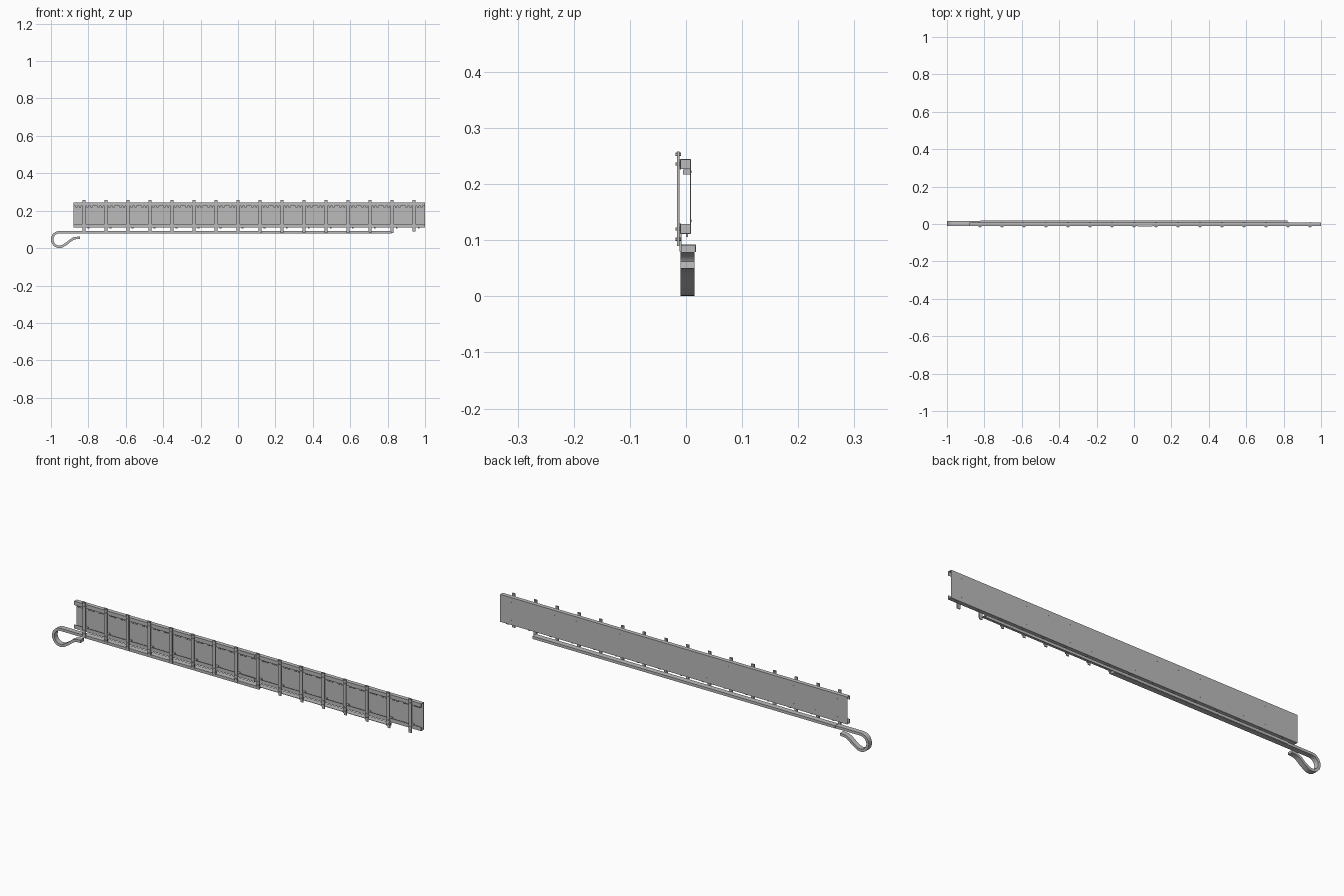
import bpy, bmesh, math
from mathutils import Vector

cube = bpy.data.objects.get("Cube")
if cube:
    bpy.data.objects.remove(cube, do_unlink=True)

grey = bpy.data.materials.new("steel grey")
grey.use_nodes = True
COLOR = (0.5, 0.5, 0.5, 1)
grey.diffuse_color = COLOR
grey.node_tree.nodes["Principled BSDF"].inputs["Base Color"].default_value = COLOR


def finish(name, bm):
    bmesh.ops.recalc_face_normals(bm, faces=bm.faces)
    me = bpy.data.meshes.new(name)
    bm.to_mesh(me)
    bm.free()
    me.materials.append(grey)
    ob = bpy.data.objects.new(name, me)
    bpy.context.collection.objects.link(ob)
    return ob


def add_box(bm, x, y, z):
    # each argument is a (low, high) range
    verts = bmesh.ops.create_cube(bm, size=1)["verts"]
    for v in verts:
        v.co = [lo + (c + 0.5) * (hi - lo) for c, (lo, hi) in zip(v.co, (x, y, z))]


def add_pin(bm, x, y, z, r):
    # short six-sided pin lying along y
    verts = bmesh.ops.create_cone(bm, cap_ends=True, segments=6, radius1=r,
                                  radius2=r, depth=y[1] - y[0])["verts"]
    for v in verts:
        a, b, c = v.co
        v.co = (x + a, (y[0] + y[1]) / 2 + c, z + b)


def ribbon(path, thick):
    # closed outline of an open 2D path, thickened to both sides
    pts = [Vector(p) for p in path]
    left, right = [], []
    for i, p in enumerate(pts):
        d0 = (p - pts[i - 1]).normalized() if i else None
        d1 = (pts[i + 1] - p).normalized() if i + 1 < len(pts) else None
        d0, d1 = d0 or d1, d1 or d0
        n0, n1 = Vector((-d0.y, d0.x)), Vector((-d1.y, d1.x))
        m = (n0 + n1).normalized()
        m *= thick / 2 / m.dot(n0)
        left.append(p + m)
        right.append(p - m)
    return left, right


def sweep(name, path, thick, place, lo, hi):
    # thickened path extruded between lo and hi
    left, right = ribbon(path, thick)
    bm = bmesh.new()
    rows = [[bm.verts.new(place(p, e)) for p in side]
            for side, e in ((left, lo), (left, hi), (right, hi), (right, lo))]
    for k in range(4):
        a, b = rows[k], rows[(k + 1) % 4]
        for i in range(len(path) - 1):
            bm.faces.new((a[i], a[i + 1], b[i + 1], b[i]))
    for i in (0, -1):
        bm.faces.new([r[i] for r in rows])
    return finish(name, bm)


posts = [-0.824 + 0.1177 * i for i in range(16)]

# Long C-shaped panel with returned lips
section = [(-0.010, 0.226), (-0.010, 0.244), (0.008, 0.244),
           (0.008, 0.112), (-0.010, 0.112), (-0.010, 0.130)]
sweep("channel_panel", section, 0.002, lambda p, x: (x, p.x, p.y), -0.88, 1.0)

# Upright straps with end pins
bm = bmesh.new()
for x in posts:
    add_box(bm, (x - 0.008, x + 0.008), (-0.016, -0.0115), (0.09, 0.258))
    for z in (0.102, 0.120, 0.236, 0.253):
        add_pin(bm, x, (-0.019, -0.009), z, 0.003)
finish("upright_straps", bm)

# Blocks inside the channels behind each strap
bm = bmesh.new()
for x in posts:
    for z in (0.113, 0.227):
        add_box(bm, (x - 0.010, x + 0.010), (-0.009, 0.007), (z, z + 0.016))
finish("strap_blocks", bm)

# Small lugs under the upper lip and below the lower flange
bm = bmesh.new()
for x in posts:
    for dx in (-0.040, -0.020, 0.020, 0.040):
        add_box(bm, (x + dx - 0.005, x + dx + 0.005), (-0.005, 0.007), (0.217, 0.226))
    add_box(bm, (x + 0.02, x + 0.03), (0, 0.004), (0.106, 0.112))
finish("channel_lugs", bm)

# Rivets on the back of the panel
bm = bmesh.new()
for x in posts:
    for z in (0.135, 0.222):
        add_pin(bm, x, (0.008, 0.0098), z, 0.002)
finish("back_rivets", bm)

# Splice plates at the middle joint
bm = bmesh.new()
for z in (0.114, 0.228):
    add_box(bm, (0.02, 0.10), (-0.0135, -0.0105), (z, z + 0.016))
finish("splice_plates", bm)

# Flat bar curling into a loop at the right end
loop = [(0.118, 0.085), (-0.955, 0.085)]
for k in range(1, 13):
    a = math.radians(90 + k * 17.5)
    loop.append((-0.955 + 0.039 * math.cos(a), 0.046 + 0.039 * math.sin(a)))
loop += [(-0.915, 0.025), (-0.893, 0.043), (-0.875, 0.053), (-0.845, 0.056)]
bar = sweep("looped_bar", loop, 0.013, lambda p, y: (p.x, y, p.y), -0.01, 0.015)
bpy.ops.object.select_all(action="DESELECT")
bar.select_set(True)
bpy.context.view_layer.objects.active = bar
bpy.ops.object.shade_smooth_by_angle(angle=math.radians(30))

# Angle rail carrying the bar
angle = [(-0.009, 0.0915), (0.017, 0.0915), (0.017, 0.079)]
sweep("angle_rail", angle, 0.002, lambda p, x: (x, p.x, p.y), -0.82, 0.82)

# Hangers tying the rail to the straps
bm = bmesh.new()
for x in posts[:15]:
    add_box(bm, (x - 0.007, x + 0.007), (-0.012, -0.008), (0.080, 0.112))
finish("rail_hangers", bm)
